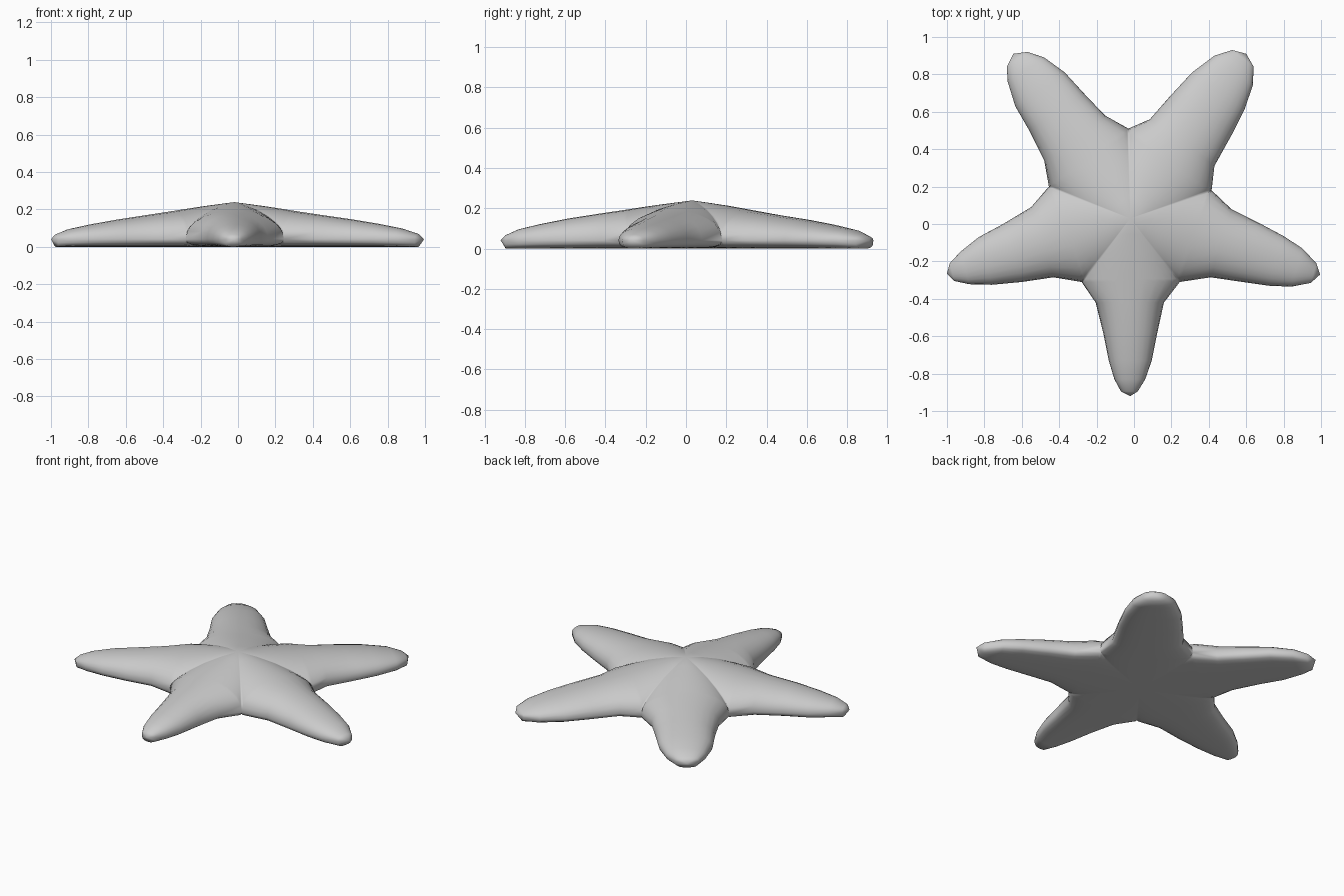
import bpy, bmesh, math
from mathutils import Vector

if "Cube" in bpy.data.objects:
    bpy.data.objects.remove(bpy.data.objects["Cube"])

CENTRE = Vector((-0.02, 0.03))
RIM = 0.045          # height of the widest outline
COLUMNS = 12         # steps across an arm

# Inner corners between the arms, counter-clockwise from the back
VALLEYS = [(-.03, .51), (-.455, .2), (-.28, -.31), (.245, -.31), (.415, .18)]

# Each arm: side after its first valley, side before its second valley, tip
ARMS = [
    ([(-.155, .58), (-.26, .69), (-.37, .81), (-.48, .89), (-.57, .92)],
     [(-.48, .34), (-.56, .5), (-.635, .63), (-.675, .76), (-.68, .84)], (-.645, .91)),
    ([(-.55, .09), (-.7, 0), (-.83, -.07), (-.93, -.15), (-.985, -.21)],
     [(-.43, -.285), (-.6, -.31), (-.76, -.325), (-.88, -.322), (-.96, -.305)], (-1, -.265)),
    ([(-.205, -.42), (-.165, -.58), (-.135, -.73), (-.105, -.83), (-.07, -.895)],
     [(.16, -.42), (.125, -.58), (.095, -.73), (.06, -.83), (.02, -.895)], (-.02, -.92)),
    ([(.41, -.285), (.58, -.31), (.72, -.33), (.84, -.335), (.945, -.315)],
     [(.52, .08), (.66, .01), (.8, -.065), (.9, -.13), (.975, -.21)], (.995, -.27)),
    ([(.43, .31), (.53, .49), (.59, .61), (.635, .74), (.64, .84)],
     [(.085, .56), (.19, .68), (.31, .81), (.43, .9), (.525, .93)], (.6, .91)),
]

# Ridge height against distance from the centre
RIDGE = [(0, .243), (.2, .217), (.4, .186), (.6, .158), (.8, .122), (.9, .1), (.96, .08), (1, .05)]


def ridge(t):
    for (a, za), (b, zb) in zip(RIDGE, RIDGE[1:]):
        if t <= b:
            return za + (zb - za) * (t - a) / (b - a)
    return RIDGE[-1][1]


def dome(w, p):
    return max(0.0, 1 - abs(w) ** p) ** (1 / p)


bm = bmesh.new()


def skin(rows, length, top):
    """Loft one face of an arm; each row is (left, right, inset)."""
    grid = []
    for left, right, inset in rows:
        line = []
        for i in range(COLUMNS + 1):
            u = math.sin(math.pi * (i / COLUMNS - 0.5))
            p = left.lerp(right, (u + 1) / 2)
            w = u * (1 - inset)
            r = (p - CENTRE).length
            t = r if r < 0.5 else 0.5 + (r - 0.5) * 0.5 / (length - 0.5)
            if left == right and inset == 0:      # arm tip
                z = RIM
            elif top:
                z = RIM + (ridge(t) - RIM) * dome(w, 2.2)
            else:
                z = RIM - (RIM - 0.004) * dome(w, 3)
            line.append(bm.verts.new((p.x, p.y, z)))
        grid.append(line)
    for a, b in zip(grid, grid[1:]):
        for i in range(COLUMNS):
            bm.faces.new((a[i], a[i + 1], b[i + 1], b[i]))


# Five arms, each with its wedge of the central body
for k, (side_a, side_b, tip) in enumerate(ARMS):
    va, vb = Vector(VALLEYS[k]), Vector(VALLEYS[(k + 1) % 5])
    tip = Vector(tip)
    rows = [(va.lerp(CENTRE, s), vb.lerp(CENTRE, s), s) for s in (1, .75, .5, .3, .15, .05, 0)]
    rows += [(Vector(a), Vector(b), 0) for a, b in zip(side_a, side_b)]
    rows.append((tip, tip, 0))
    for top in (True, False):
        skin(rows, (tip - CENTRE).length, top)

bmesh.ops.remove_doubles(bm, verts=bm.verts, dist=0.0005)
bmesh.ops.recalc_face_normals(bm, faces=bm.faces)
low = min(v.co.z for v in bm.verts)
for v in bm.verts:
    v.co.z -= low
for f in bm.faces:
    f.smooth = True

mesh = bpy.data.meshes.new("starfish_body")
bm.to_mesh(mesh)
bm.free()
body = bpy.data.objects.new("starfish_body", mesh)
bpy.context.collection.objects.link(body)

grey = bpy.data.materials.new("light_grey")
grey.diffuse_color = (0.6, 0.6, 0.6, 1)
grey.use_nodes = True
grey.node_tree.nodes["Principled BSDF"].inputs["Base Color"].default_value = grey.diffuse_color
mesh.materials.append(grey)
